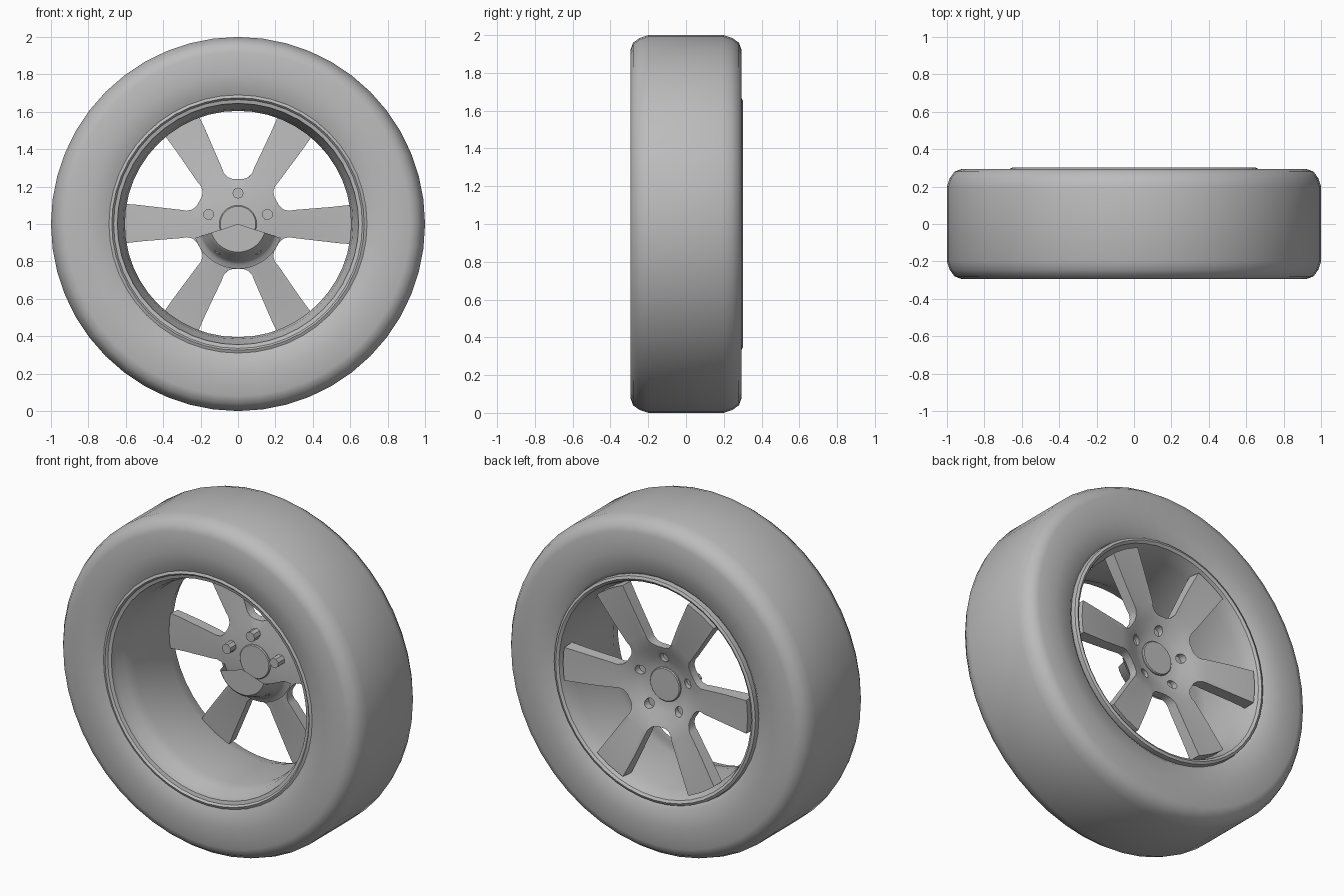
import bpy, bmesh, math
from mathutils import Vector, Matrix

if "Cube" in bpy.data.objects:
    bpy.data.objects.remove(bpy.data.objects["Cube"], do_unlink=True)

CENTRE = Vector((0, 0, 1))
grey = bpy.data.materials.new("mid grey")
grey.use_nodes = True
grey.diffuse_color = (0.5, 0.5, 0.5, 1)
grey.node_tree.nodes["Principled BSDF"].inputs["Base Color"].default_value = (0.5, 0.5, 0.5, 1)


def finish(bm, name, angle=35):
    bmesh.ops.remove_doubles(bm, verts=bm.verts, dist=0.0005)
    bmesh.ops.recalc_face_normals(bm, faces=bm.faces)
    mesh = bpy.data.meshes.new(name)
    bm.to_mesh(mesh)
    bm.free()
    mesh.materials.append(grey)
    obj = bpy.data.objects.new(name, mesh)
    bpy.context.collection.objects.link(obj)
    smooth(obj, angle)
    return obj


def smooth(obj, angle=35):
    bpy.ops.object.select_all(action="DESELECT")
    obj.select_set(True)
    bpy.context.view_layer.objects.active = obj
    bpy.ops.object.shade_smooth_by_angle(angle=math.radians(angle))


def lathe(name, profile, steps, start=0, sweep=360, closed=True, angle=35):
    """Revolve (radius, y) points about the axle; angles as seen from the front."""
    bm = bmesh.new()
    turn = Matrix.Rotation(-math.radians(start), 3, "Y")
    verts = [bm.verts.new(turn @ Vector((r, y, 0)) + CENTRE) for r, y in profile]
    pairs = list(zip(verts, verts[1:] + verts[:1]))
    edges = [bm.edges.new(p) for p in (pairs if closed else pairs[:-1])]
    bmesh.ops.spin(bm, geom=verts + edges, cent=CENTRE, axis=(0, -1, 0),
                   angle=math.radians(sweep), steps=steps)
    return finish(bm, name, angle)


def prism(bm, outline, y0, y1, degrees, grow=1.0):
    """Extrude an outline of (radial, sideways) points along the axle."""
    turn = Matrix.Rotation(-math.radians(degrees), 3, "Y")
    rings = [[bm.verts.new(turn @ Vector((u, y, v * k)) + CENTRE) for u, v in outline]
             for y, k in ((y0, 1), (y1, grow))]
    bm.faces.new(rings[0])
    bm.faces.new(rings[1])
    for i in range(len(outline)):
        j = (i + 1) % len(outline)
        bm.faces.new((rings[0][i], rings[0][j], rings[1][j], rings[1][i]))


def circle(u, radius, sides):
    return [(u + radius * math.cos(math.tau * i / sides),
             radius * math.sin(math.tau * i / sides)) for i in range(sides)]


# Tyre: one half of the section, mirrored across the wheel plane
half = [(1, 0), (1, 0.2), (0.985, 0.245), (0.96, 0.28), (0.92, 0.295),
        (0.8, 0.295), (0.69, 0.285), (0.66, 0.26)]
lathe("tyre", [(r, -y) for r, y in half[:0:-1]] + half, 48, closed=False)

# Rim: flange at the front, tapered barrel, rounded lip at the back
lathe("rim", [(0.69, -0.26), (0.69, -0.285), (0.675, -0.292), (0.665, -0.28), (0.645, -0.275),
              (0.64, -0.24), (0.615, -0.19), (0.605, -0.12), (0.605, 0.2),
              (0.625, 0.265), (0.635, 0.292), (0.65, 0.302), (0.665, 0.295),
              (0.67, 0.26), (0.645, 0.2), (0.645, -0.2)], 48)

# Spokes: a dished disc with six rounded windows and five bolt holes cut out
spokes = lathe("spokes", [(0, 0.165), (0.15, 0.165), (0.25, 0.19), (0.61, 0.22), (0.61, 0.29),
                          (0.3, 0.258), (0.22, 0.232), (0.16, 0.203), (0.1, 0.187),
                          (0, 0.187)], 48, closed=False)
side = [(0.7, 0.255), (0.3, 0.083), (0.272, 0.073), (0.25, 0.053), (0.24, 0.025)]
window = side + [(u, -v) for u, v in reversed(side)]
bm = bmesh.new()
for k in range(6):
    prism(bm, window, 0.1, 0.35, 30 + 60 * k, 1.1)
for k in range(5):
    prism(bm, circle(0.165, 0.028, 12), 0.175, 0.35, 18 + 72 * k)
cutter = finish(bm, "opening_cutter")
cutter.hide_render = True
cut = spokes.modifiers.new("openings", "BOOLEAN")
cut.operation, cut.object, cut.solver = "DIFFERENCE", cutter, "EXACT"
bpy.context.view_layer.objects.active = spokes
bpy.ops.object.modifier_apply(modifier=cut.name)
bpy.data.objects.remove(cutter, do_unlink=True)
smooth(spokes)

# Bolts around the axle
bm = bmesh.new()
for k in range(5):
    prism(bm, circle(0.165, 0.03, 8), 0.115, 0.175, 18 + 72 * k)
finish(bm, "bolts")

# Centre cap, slightly proud on both sides
lathe("centre_cap", [(0, 0.155), (0.095, 0.155), (0.1, 0.16), (0.1, 0.195),
                     (0.095, 0.2), (0, 0.2)], 32, closed=False)

# Inner hub boss, covering only the two lower fifths
lathe("hub_boss", [(0, 0.04), (0.15, 0.04), (0.165, 0.055), (0.2, 0.15), (0.215, 0.165),
                   (0.24, 0.175)], 18, start=-162, sweep=144, closed=False)
